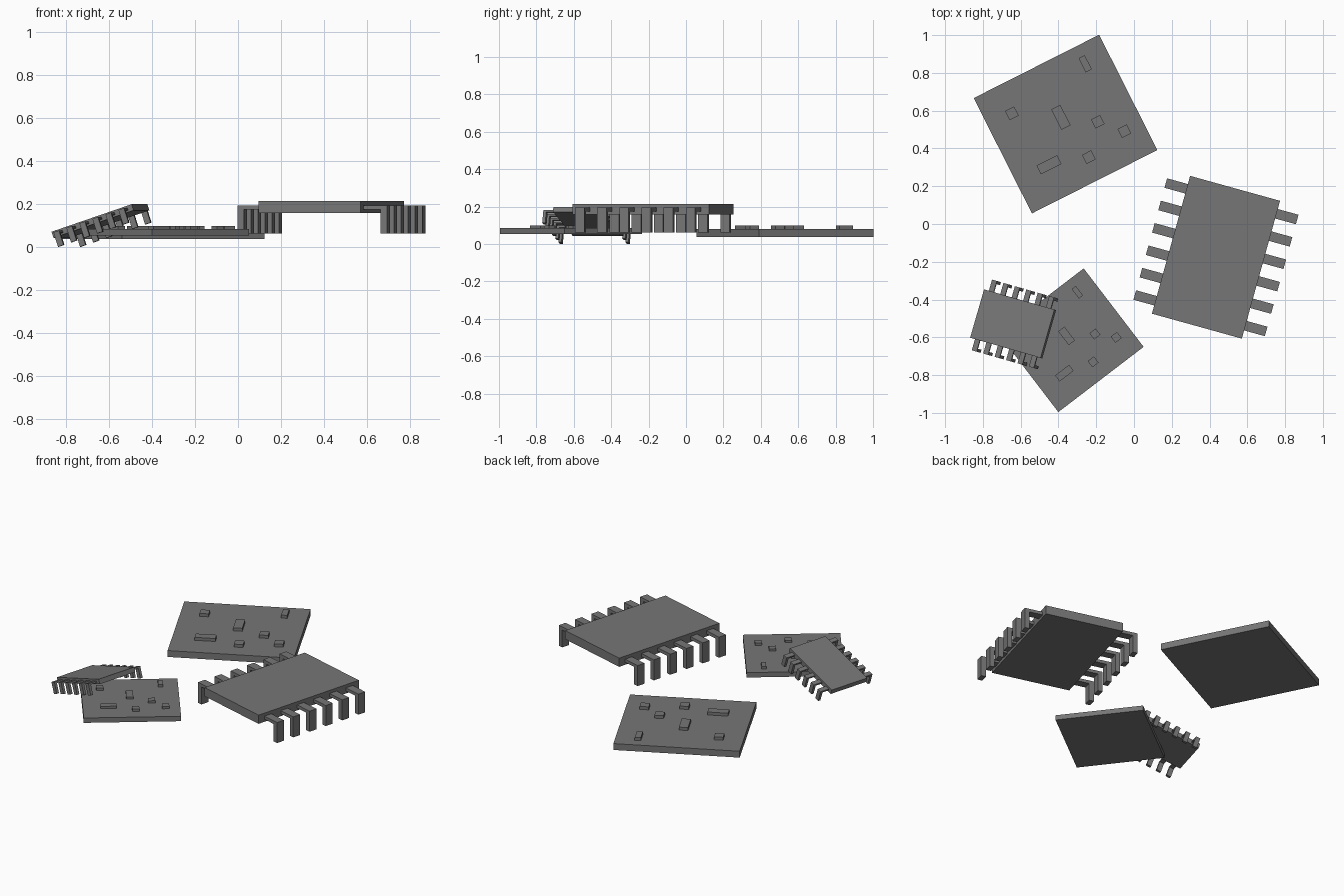
import bpy, bmesh
from math import radians
from mathutils import Matrix, Euler, Vector

if "Cube" in bpy.data.objects:
    bpy.data.objects.remove(bpy.data.objects["Cube"])

# Dark grey for every part
dark = bpy.data.materials.new("dark_grey")
dark.diffuse_color = (0.18, 0.18, 0.18, 1)
dark.use_nodes = True
dark.node_tree.nodes["Principled BSDF"].inputs["Base Color"].default_value = dark.diffuse_color


def add_object(name, bm, pose):
    bmesh.ops.recalc_face_normals(bm, faces=bm.faces[:])
    mesh = bpy.data.meshes.new(name)
    bm.to_mesh(mesh)
    bm.free()
    mesh.materials.append(dark)
    obj = bpy.data.objects.new(name, mesh)
    bpy.context.collection.objects.link(obj)
    obj.matrix_world = pose
    return obj


def add_box(bm, cx, cy, sx, sy, z0, z1):
    m = Matrix.Translation((cx, cy, (z0 + z1) / 2)) @ Matrix.Diagonal((sx, sy, z1 - z0, 1))
    bmesh.ops.create_cube(bm, size=1, matrix=m)


def pose(loc, rot, scale):
    return Matrix.LocRotScale(Vector(loc), Euler([radians(a) for a in rot]),
                              Vector((scale,) * 3))


# Surface-mounted parts on a board: x, y, width, depth
PARTS = [
    (0.237, 0.236, 0.036, 0.083),
    (-0.228, 0.177, 0.054, 0.054),
    (-0.006, 0.041, 0.054, 0.12),
    (0.158, -0.068, 0.054, 0.054),
    (0.261, -0.176, 0.054, 0.054),
    (-0.175, -0.155, 0.122, 0.052),
    (0.031, -0.214, 0.054, 0.054),
]

# Bent pin cross-section (across, height below chip top)
PIN = [(0.24, -0.02), (0.361, -0.02), (0.361, -0.152),
       (0.33, -0.152), (0.33, -0.04), (0.24, -0.04)]


def circuit_board(name, m):
    bm = bmesh.new()
    add_box(bm, 0, 0, 0.744, 0.684, 0, 0.041)
    add_object(name + "_board", bm, m)
    # Raised components
    bm = bmesh.new()
    for x, y, w, d in PARTS:
        add_box(bm, x, y + 0.002, w, d, 0.035, 0.06)
    add_object(name + "_board_components", bm, m)


def chip(name, m):
    bm = bmesh.new()
    add_box(bm, 0, 0, 0.494, 0.757, -0.056, 0)
    add_object(name + "_chip_body", bm, m)
    # Six bent pins on each long side
    bm = bmesh.new()
    for side in (-1, 1):
        for i in range(6):
            y = (i - 2.5) * 0.123 - 0.026
            face = bm.faces.new([bm.verts.new((side * u, y, z)) for u, z in PIN])
            ext = bmesh.ops.extrude_face_region(bm, geom=[face], use_keep_orig=True)
            verts = [g for g in ext["geom"] if isinstance(g, bmesh.types.BMVert)]
            bmesh.ops.translate(bm, verts=verts, vec=(0, 0.052, 0))
    add_object(name + "_chip_pins", bm, m)


circuit_board("large", pose((-0.3625, 0.529, 0.038), (0, 0, 26.8), 1))
circuit_board("small", pose((-0.3335, -0.6155, 0.053), (0, 0, 37.4), 0.764))
chip("large", pose((0.434, -0.176, 0.214), (0, 0, -15.5), 1))
# Small chip leans on the small board
chip("small", pose((-0.6445, -0.5275, 0.135), (18.3, 0, -106), 0.539))
